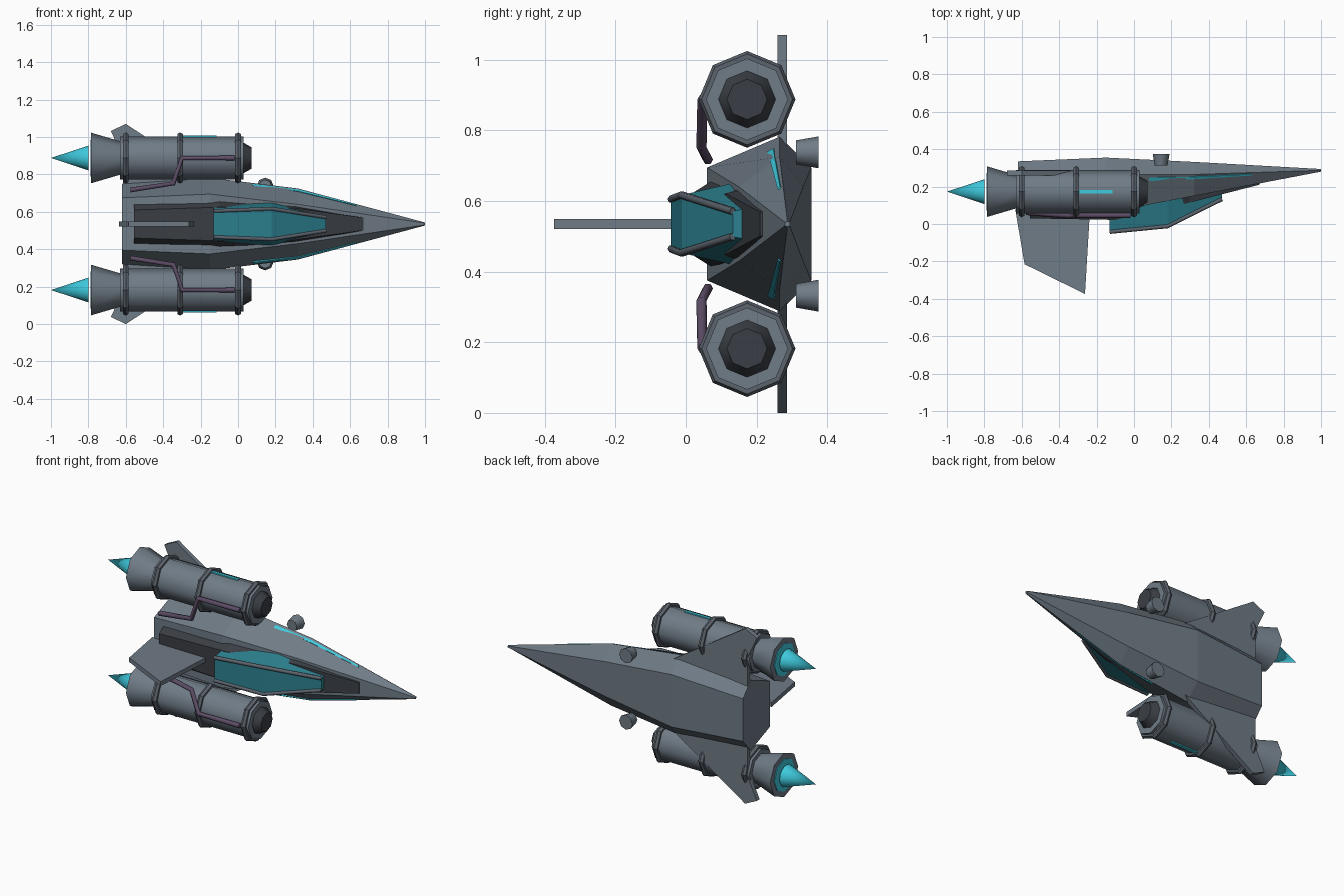
import bpy, bmesh, math
from mathutils import Matrix, Vector

if "Cube" in bpy.data.objects:
    bpy.data.objects.remove(bpy.data.objects["Cube"])

ZC = 0.535  # mirror plane height; the ship lies with its nose to +x and its top to -y


def material(name, rgb):
    m = bpy.data.materials.new(name)
    m.diffuse_color = (*rgb, 1)
    m.use_nodes = True
    m.node_tree.nodes["Principled BSDF"].inputs["Base Color"].default_value = m.diffuse_color
    return m


HULL = material("hull grey", (0.16, 0.20, 0.24))
TRIM = material("trim grey", (0.105, 0.125, 0.15))
DARK = material("dark panel", (0.042, 0.048, 0.058))
GLASS = material("teal glass", (0.025, 0.22, 0.28))
GLOW = material("cyan glow", (0.05, 0.60, 0.74))
PIPE = material("purple pipe", (0.11, 0.075, 0.135))


def finish(name, bm, mat, smooth=0):
    bmesh.ops.recalc_face_normals(bm, faces=bm.faces)
    me = bpy.data.meshes.new(name)
    bm.to_mesh(me)
    bm.free()
    me.materials.append(mat)
    ob = bpy.data.objects.new(name, me)
    bpy.context.collection.objects.link(ob)
    if smooth:
        bpy.ops.object.select_all(action='DESELECT')
        ob.select_set(True)
        bpy.context.view_layer.objects.active = ob
        bpy.ops.object.shade_smooth_by_angle(angle=math.radians(smooth))
    return ob


def loft(name, rings, mat):
    """Skin closed rings of equal point count and cap both ends."""
    bm = bmesh.new()
    vs = [[bm.verts.new(p) for p in r] for r in rings]
    n = len(vs[0])
    for a, b in zip(vs, vs[1:]):
        for i in range(n):
            j = (i + 1) % n
            bm.faces.new((a[i], a[j], b[j], b[i]))
    bm.faces.new(vs[0])
    bm.faces.new(vs[-1])
    return finish(name, bm, mat)


def section(x, pts):
    """Symmetric section from (y, half width) points."""
    return [(x, y, ZC + w) for y, w in pts] + [(x, y, ZC - w) for y, w in reversed(pts)]


def cone(name, p, q, r1, r2, mat, segs=8, smooth=50):
    p, q = Vector(p), Vector(q)
    d = q - p
    rot = Matrix.Rotation(math.pi / 2, 4, 'Y') if abs(d.x) > abs(d.y) else Matrix.Rotation(-math.pi / 2, 4, 'X')
    if d.x < -1e-6:
        rot = Matrix.Rotation(-math.pi / 2, 4, 'Y')
    bm = bmesh.new()
    bmesh.ops.create_cone(bm, cap_ends=True, segments=segs, radius1=r1, radius2=r2,
                          depth=d.length, matrix=Matrix.Translation((p + q) / 2) @ rot)
    return finish(name, bm, mat, smooth)


def tube(name, pts, r, mat):
    cu = bpy.data.curves.new(name, 'CURVE')
    cu.dimensions = '3D'
    cu.bevel_depth = r
    cu.bevel_resolution = 1
    cu.use_fill_caps = True
    s = cu.splines.new('POLY')
    s.points.add(len(pts) - 1)
    for sp, p in zip(s.points, pts):
        sp.co = (*p, 1)
    cu.materials.append(mat)
    ob = bpy.data.objects.new(name, cu)
    bpy.context.collection.objects.link(ob)


def prism(name, pts, axis, lo, hi, mat):
    """Extrude an outline along y or z."""
    put = (lambda p, t: (p[0], t, p[1])) if axis == 'y' else (lambda p, t: (p[0], p[1], t))
    return loft(name, [[put(p, lo) for p in pts], [put(p, hi) for p in pts]], mat)


# Hull: hexagonal sections of top edge, side ridge and belly edge
SECT = [(-0.62, [(0.075, 0.14), (0.26, 0.215), (0.335, 0.13)]),
        (-0.15, [(0.06, 0.16), (0.265, 0.247), (0.355, 0.16)]),
        (0.32, [(0.15, 0.105), (0.265, 0.19), (0.332, 0.105)]),
        (1.00, [(0.28, 0.005), (0.287, 0.008), (0.294, 0.005)])]
loft("hull", [section(x, p) for x, p in SECT], HULL)

# Dark raised deck behind and around the cockpit
loft("dark_deck", [section(-0.555, [(0.03, 0.075), (0.10, 0.122)]),
                   section(-0.10, [(0.022, 0.09), (0.09, 0.132)]),
                   section(0.30, [(0.115, 0.085), (0.165, 0.10)]),
                   section(0.67, [(0.21, 0.034), (0.235, 0.036)])], DARK)

# Cockpit glass and its two frame bars
CANOPY = [(-0.13, -0.042, 0.07, 0.08, 0.103), (0.18, -0.012, 0.082, 0.13, 0.115), (0.47, 0.133, 0.036, 0.19, 0.048)]
loft("canopy", [section(x, [(y1, w1), (y2, w2)]) for x, y1, w1, y2, w2 in CANOPY], GLASS)
for s in (1, -1):
    tube("canopy_frame", [(x, y, ZC + s * w) for x, y, w, _, _ in CANOPY], 0.011, TRIM)

# Tail fin
prism("tail_fin", [(-0.635, 0.08), (-0.585, -0.215), (-0.262, -0.374), (-0.235, 0.08)],
      'z', ZC - 0.0135, ZC + 0.0135, HULL)


def on_side(x, t):
    """Point on the upper side face; t runs from ridge to top edge."""
    for (xa, a), (xb, b) in zip(SECT, SECT[1:]):
        if xa <= x <= xb:
            f = (x - xa) / (xb - xa)
            top, ridge = (Vector(a[i]).lerp(Vector(b[i]), f) for i in (0, 1))
            return ridge.lerp(top, t)


for s, side in ((1, "left"), (-1, "right")):
    z = lambda w: ZC + s * w

    # Glowing strip along the hull side
    rings = []
    for x in (0.08, 0.32, 0.63):
        (ya, wa), (yb, wb) = on_side(x, 0.09), on_side(x, 0.20)
        rings.append([(x, ya - 0.003, z(wa + 0.003)), (x, yb - 0.003, z(wb + 0.003)),
                      (x, yb + 0.003, z(wb - 0.003)), (x, ya + 0.003, z(wa - 0.003))])
    loft(side + "_hull_light", rings, GLOW)

    # Wing
    prism(side + "_wing", [(-0.10, z(0.21)), (-0.60, z(0.535)), (-0.68, z(0.497)),
                           (-0.615, z(0.36)), (-0.615, z(0.15))], 'y', 0.259, 0.286, HULL)

    # Belly thruster
    cone(side + "_belly_thruster", (0.145, 0.312, z(0.203)), (0.145, 0.375, z(0.203)), 0.034, 0.045, HULL)

    # Engine pod: body, intake, nozzle and exhaust
    cy, cz = 0.173, z(0.353)
    at = lambda x: (x, cy, cz)
    cone(side + "_engine", at(-0.63), at(0.03), 0.116, 0.116, HULL)
    cone(side + "_intake", at(0.03), at(0.073), 0.081, 0.057, DARK)
    cone(side + "_nozzle", at(-0.785), at(-0.625), 0.135, 0.088, HULL)
    cone(side + "_nozzle_glow", at(-0.789), at(-0.783), 0.10, 0.10, GLOW)
    cone(side + "_flame", at(-0.80), at(-1.0), 0.066, 0.0, GLOW, 16)

    # Engine bands
    for x in (-0.60, -0.31, 0.0):
        bpy.ops.mesh.primitive_torus_add(location=at(x), rotation=(0, math.pi / 2, 0), major_segments=8,
                                         minor_segments=6, major_radius=0.120, minor_radius=0.017)
        ob = bpy.context.object
        ob.name = side + "_engine_band"
        ob.data.materials.append(TRIM)

    # Light strip on the outer edge of the engine
    prism(side + "_engine_light", [(-0.30, 0.163), (-0.115, 0.163), (-0.115, 0.181), (-0.30, 0.181)],
          'z', z(0.464), z(0.472), GLOW)

    # Fuel pipe from engine to hull
    tube(side + "_fuel_pipe", [(-0.02, 0.047, cz), (-0.30, 0.047, cz), (-0.345, 0.044, z(0.217)),
                               (-0.575, 0.062, z(0.182))], 0.0145, PIPE)
